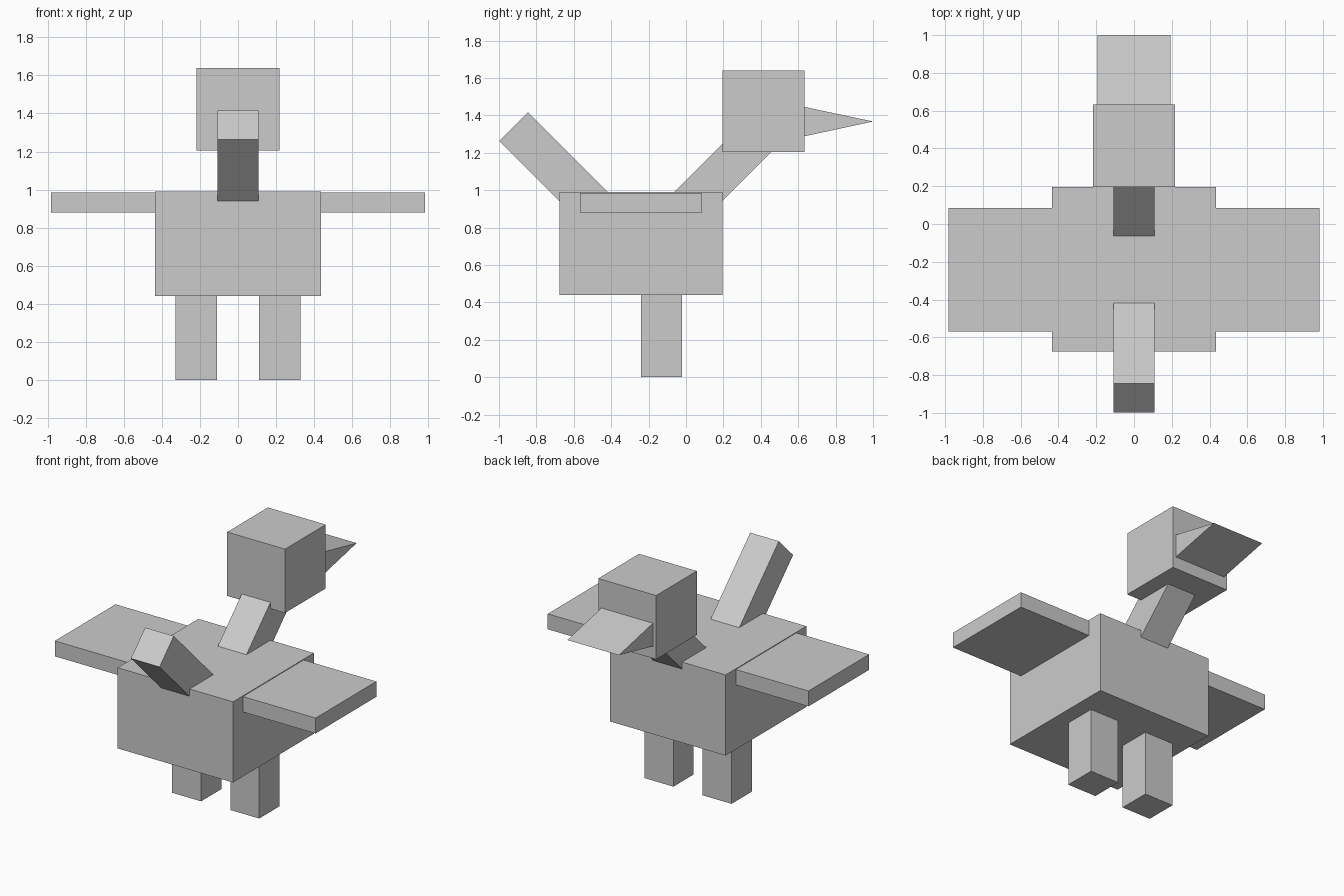
import bpy, math
from mathutils import Vector

if "Cube" in bpy.data.objects:
    bpy.data.objects.remove(bpy.data.objects["Cube"])


def extrude_profile(name, points, half_width):
    """Prism from a side (y, z) profile, centred on x = 0."""
    n = len(points)
    verts = [(x, y, z) for x in (half_width, -half_width) for y, z in points]
    faces = [list(range(n)), list(range(2 * n - 1, n - 1, -1))]
    faces += [[i, i + n, (i + 1) % n + n, (i + 1) % n] for i in range(n)]
    mesh = bpy.data.meshes.new(name)
    mesh.from_pydata(verts, [], faces)
    ob = bpy.data.objects.new(name, mesh)
    bpy.context.collection.objects.link(ob)
    return ob


def box(name, x, y, z):
    """Box from its x, y and z ranges."""
    ob = extrude_profile(name, [(y[0], z[0]), (y[1], z[0]), (y[1], z[1]), (y[0], z[1])],
                         (x[1] - x[0]) / 2)
    ob.location.x = (x[0] + x[1]) / 2
    return ob


def slanted_bar(name, start, end, half):
    """Square bar between two points in the y-z plane."""
    a, b = Vector(start), Vector(end)
    d = (b - a).normalized()
    side = Vector((-d.y, d.x)) * half
    return extrude_profile(name, [a - side, b - side, b + side, a + side], half)


# Body and head
box("body", (-0.435, 0.435), (-0.675, 0.195), (0.44, 0.99))
box("head", (-0.218, 0.218), (0.195, 0.633), (1.205, 1.64))

# Wedge beak
extrude_profile("beak", [(0.633, 1.288), (1.0, 1.367), (0.633, 1.445)], 0.194)

# Neck and raised tail, sunk into the body
slanted_bar("neck", (-0.14, 0.76), (0.475, 1.375), 0.108)
slanted_bar("tail", (-0.305, 0.723), (-0.922, 1.34), 0.108)

# Wings and legs on both sides
for s, label in ((-1, "left"), (1, "right")):
    box("wing_" + label, sorted((s * 0.435, s * 0.983)), (-0.568, 0.085), (0.88, 0.985))
    box("leg_" + label, sorted((s * 0.11, s * 0.328)), (-0.24, -0.022), (0.0, 0.44))
